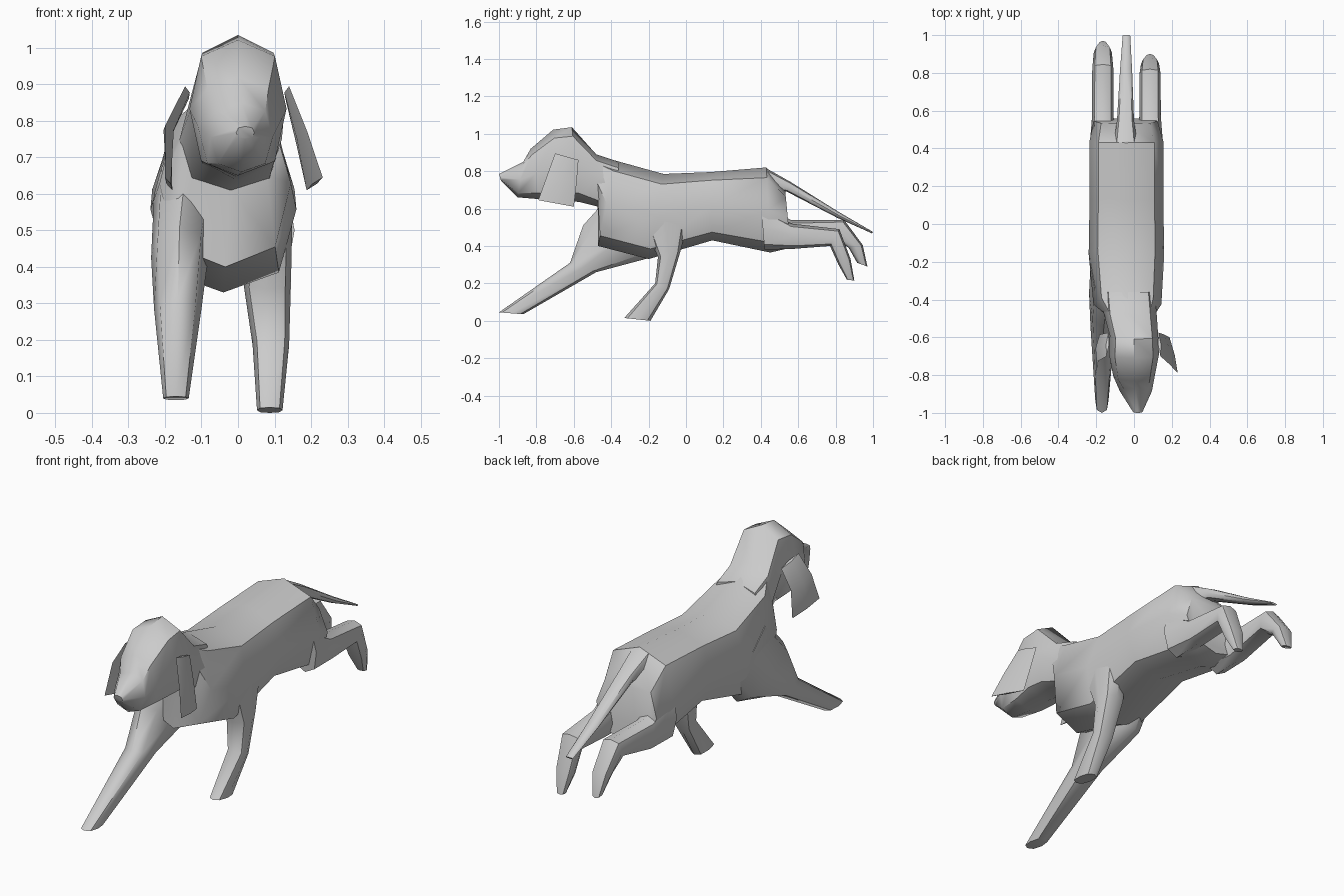
import bpy, bmesh, math
from mathutils import Vector


def loft(name, stations, sides=8, box=0.76):
    """Skin rings of (x centre, half width, (y,z) upper edge, (y,z) lower edge, x shear)."""
    bm = bmesh.new()
    rings = []
    for s in stations:
        xc, hw, top, bot = s[:4]
        shear = s[4] if len(s) > 4 else 0
        mid = Vector((xc, (top[0] + bot[0]) / 2, (top[1] + bot[1]) / 2))
        up = Vector((shear, (top[0] - bot[0]) / 2, (top[1] - bot[1]) / 2))
        ring = []
        for i in range(sides):
            a = 2 * math.pi * i / sides
            c, d = math.cos(a), math.sin(a)
            if sides == 8 and i % 2:
                c, d = math.copysign(box, c), math.copysign(box, d)
            ring.append(bm.verts.new(mid + Vector((hw * c, 0, 0)) + up * d))
        rings.append(ring)
    for r, q in zip(rings, rings[1:]):
        for i in range(sides):
            j = (i + 1) % sides
            bm.faces.new((r[i], r[j], q[j], q[i]))
    bm.faces.new(rings[0])
    bm.faces.new(rings[-1])
    bmesh.ops.recalc_face_normals(bm, faces=bm.faces)
    me = bpy.data.meshes.new(name)
    bm.to_mesh(me)
    bm.free()
    ob = bpy.data.objects.new(name, me)
    bpy.context.collection.objects.link(ob)
    bpy.ops.object.select_all(action='DESELECT')
    ob.select_set(True)
    bpy.context.view_layer.objects.active = ob
    bpy.ops.object.shade_smooth_by_angle(angle=math.radians(50))
    return ob


# Head, from nose to nape
loft("head", [
    (.02, .025, (-1, .785), (-.99, .75)),
    (.01, .085, (-.87, .85), (-.90, .66)),
    (0, .11, (-.83, .92), (-.78, .65)),
    (0, .133, (-.71, 1.022), (-.66, .645)),
    (0, .128, (-.61, 1.035), (-.57, .635)),
    (-.02, .14, (-.48, .89), (-.47, .61)),
    (-.03, .14, (-.36, .85), (-.36, .58)),
])

# Neck, chest, waist and rump
loft("body", [
    (-.02, .13, (-.49, .88), (-.47, .62)),
    (-.035, .18, (-.38, .857), (-.47, .40)),
    (-.04, .20, (-.12, .785), (-.20, .33)),
    (-.04, .195, (.13, .795), (.14, .43)),
    (-.04, .195, (.43, .82), (.45, .365)),
    (-.045, .17, (.53, .70), (.56, .39)),
])

# Front legs: one reaching forward, one under the chest
loft("front_leg_left", [
    (-.14, .09, (-.38, .70), (-.05, .50)),
    (-.16, .078, (-.55, .51), (-.18, .34)),
    (-.165, .065, (-.62, .31), (-.48, .26)),
    (-.17, .035, (-1, .045), (-.87, .035)),
])
loft("front_leg_right", [
    (.09, .06, (-.26, .60), (.02, .56)),
    (.08, .065, (-.15, .34), (-.03, .37)),
    (.09, .05, (-.165, .20), (-.09, .17)),
    (.087, .035, (-.33, .015), (-.19, 0)),
])

# Hind legs kicked back, bent at the hock
for side, xc, dy, dz in (("right", .085, 0, 0), ("left", -.165, .025, .05)):
    loft("hind_leg_" + side, [
        (xc, .07, (.40, .62), (.42, .38)),
        (xc, .057, (.56, .52 + dz * .4), (.58, .385)),
        (xc, .056, (.82 + dy, .49 + dz), (.77 + dy, .40 + dz * .8)),
        (xc, .048, (.88 + dy * 2.6, .33 + dz * 1.5), (.815 + dy * 2.2, .30 + dz * 1.8)),
        (xc, .022, (.90 + dy * 2.8, .215 + dz * 1.5), (.86 + dy * 2.2, .22 + dz * 1.8)),
    ])

# Tail
loft("tail", [
    (-.045, .06, (.43, .815), (.46, .70)),
    (-.045, .045, (.56, .742), (.54, .69)),
    (-.042, .032, (.82, .58), (.81, .55)),
    (-.04, .02, (1, .475), (.995, .467)),
])

# Drooping ears
loft("ear_right", [
    (.135, .008, (-.70, .895), (-.575, .86), .005),
    (.175, .014, (-.745, .77), (-.585, .735), .015),
    (.21, .006, (-.79, .645), (-.60, .61), .022),
], sides=4)
loft("ear_left", [
    (-.14, .008, (-.70, .895), (-.575, .86), -.005),
    (-.19, .014, (-.73, .79), (-.585, .76), -.008),
    (-.19, .006, (-.79, .645), (-.60, .61), -.01),
], sides=4)
